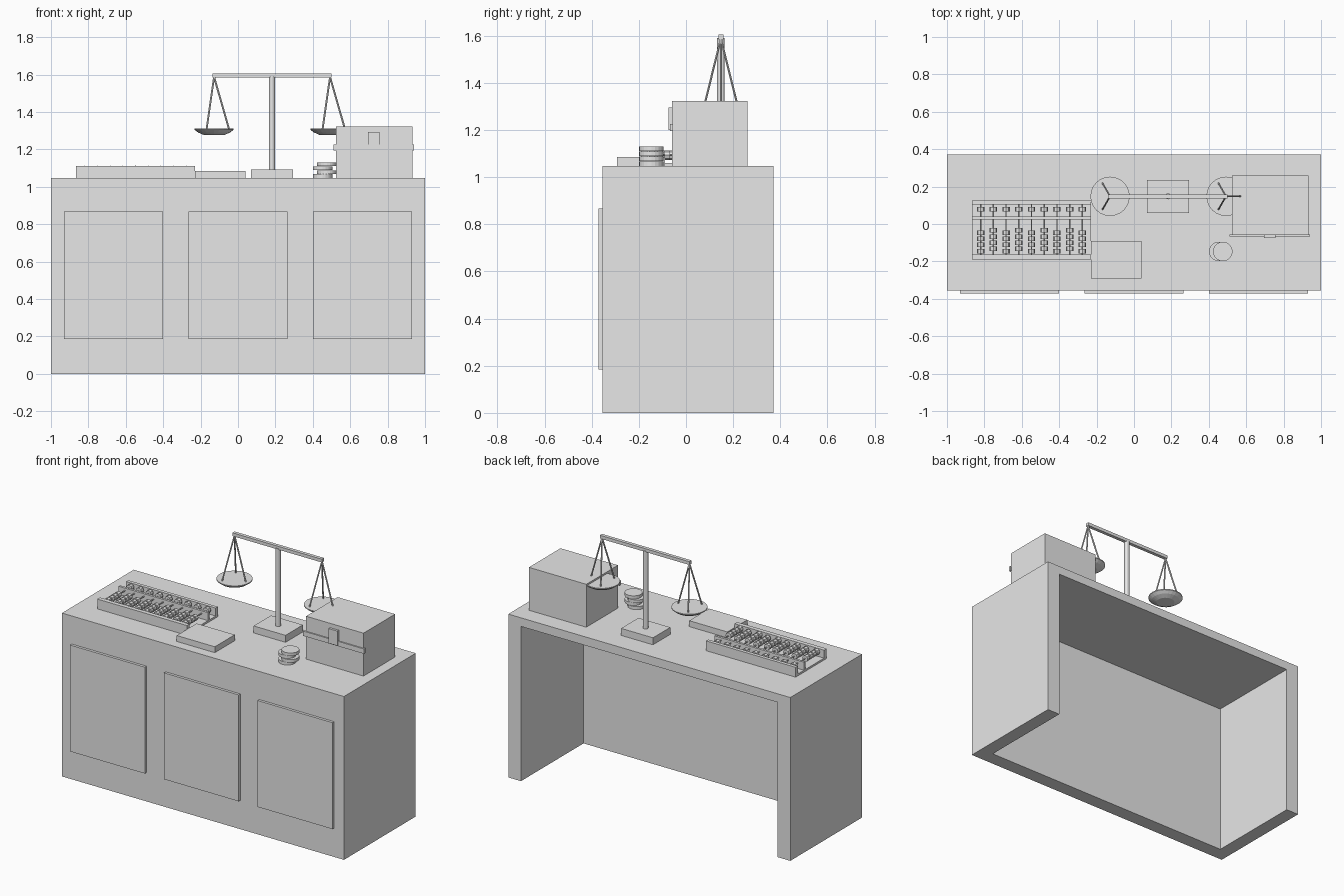
import bpy
import bmesh
from math import radians, cos, sin
from mathutils import Vector

cube = bpy.data.objects.get("Cube")
if cube:
    bpy.data.objects.remove(cube, do_unlink=True)

grey = bpy.data.materials.new("plain_grey")
grey.use_nodes = True
COLOUR = (0.8, 0.8, 0.8, 1)
grey.diffuse_color = COLOUR
grey.node_tree.nodes["Principled BSDF"].inputs["Base Color"].default_value = COLOUR

TOP = 1.047  # counter top height


def finish(name, bm):
    bmesh.ops.recalc_face_normals(bm, faces=bm.faces)
    mesh = bpy.data.meshes.new(name)
    bm.to_mesh(mesh)
    bm.free()
    mesh.materials.append(grey)
    obj = bpy.data.objects.new(name, mesh)
    bpy.context.collection.objects.link(obj)
    return obj


def box(name, x, y, z):
    """Box from (min, max) pairs."""
    bm = bmesh.new()
    bmesh.ops.create_cube(bm, size=1)
    for v in bm.verts:
        v.co = [lo + (c + 0.5) * (hi - lo) for c, (lo, hi) in zip(v.co, (x, y, z))]
    return finish(name, bm)


def rod(name, start, end, radius, sides=8):
    """Capped cylinder between two points."""
    a, b = Vector(start), Vector(end)
    bm = bmesh.new()
    bmesh.ops.create_cone(bm, cap_ends=True, segments=sides, radius1=radius,
                          radius2=radius, depth=(b - a).length)
    bm.transform((b - a).to_track_quat('Z', 'Y').to_matrix().to_4x4())
    bmesh.ops.translate(bm, verts=bm.verts, vec=(a + b) / 2)
    return finish(name, bm)


def lathe(name, profile, centre, sides):
    """Revolve (radius, z) points round a vertical axis."""
    bm = bmesh.new()
    verts = [bm.verts.new((r, 0, z)) for r, z in profile]
    edges = [bm.edges.new(pair) for pair in zip(verts, verts[1:])]
    bmesh.ops.spin(bm, geom=verts + edges, cent=(0, 0, 0), axis=(0, 0, 1),
                   angle=radians(360), steps=sides)
    bmesh.ops.remove_doubles(bm, verts=bm.verts, dist=0.0005)
    bmesh.ops.translate(bm, verts=bm.verts, vec=centre)
    return finish(name, bm)


# Counter: a plan outline open at the back, closed by a thin top
bm = bmesh.new()
plan = [(-1, 0.372), (-1, -0.355), (1, -0.355), (1, 0.372),
        (0.91, 0.372), (0.91, -0.262), (-0.91, -0.262), (-0.91, 0.372)]
face = bm.faces.new([bm.verts.new((x, y, 0)) for x, y in plan])
walls = bmesh.ops.extrude_face_region(bm, geom=[face])
bmesh.ops.translate(bm, verts=[g for g in walls["geom"] if isinstance(g, bmesh.types.BMVert)],
                    vec=(0, 0, TOP - 0.055))
finish("counter_walls", bm)
box("counter_top", (-1, 1), (-0.355, 0.372), (TOP - 0.055, TOP))
for label, cx in (("right", -0.665), ("middle", 0), ("left", 0.665)):
    box(f"front_panel_{label}", (cx - 0.265, cx + 0.265), (-0.372, -0.355), (0.185, 0.867))

# Abacus: tray, three rails, nine rods with beads
AX = (-0.865, -0.23)
box("abacus_base", AX, (-0.19, 0.125), (TOP, TOP + 0.012))
for label, y0, y1 in (("front", -0.19, -0.163), ("middle", 0.025, 0.04), ("back", 0.103, 0.125)):
    box(f"abacus_rail_{label}", AX, (y0, y1), (TOP, 1.11))
BEAD_Z = 1.093
for i in range(9):
    x = -0.82 + i * 0.068
    rod(f"abacus_rod_{i}", (x, -0.165, BEAD_Z), (x, 0.105, BEAD_Z), 0.004, 6)
    slide = 0.012 if i % 2 else 0
    for j, y in enumerate((-0.145, -0.112, -0.079, -0.046, 0.08)):
        y += slide if j < 4 else 0
        rod(f"abacus_bead_{i}_{j}", (x, y - 0.012, BEAD_Z), (x, y + 0.012, BEAD_Z), 0.02)

# Ledger
box("ledger", (-0.23, 0.04), (-0.292, -0.09), (TOP, 1.085))

# Balance scale
SX, SY = 0.182, 0.148
box("scale_base", (SX - 0.113, SX + 0.113), (SY - 0.088, SY + 0.088), (TOP, 1.092))
rod("scale_column", (SX, SY, 1.09), (SX, SY, 1.59), 0.016, 12)
box("scale_beam", (SX - 0.317, SX + 0.317), (SY - 0.011, SY + 0.011), (1.584, 1.605))
bowl = [(0, 1.276), (0.055, 1.277), (0.085, 1.29), (0.105, 1.305), (0.105, 1.311), (0, 1.311)]
for label, side in (("right", -1), ("left", 1)):
    px = SX + side * 0.31
    lathe(f"scale_pan_{label}", bowl, (px, SY, 0), 24)
    for k in range(3):
        a = radians(120 * k)
        rod(f"scale_cord_{label}_{k}", (px, SY, 1.587),
            (px + 0.08 * cos(a), SY + 0.08 * sin(a), 1.308), 0.005, 6)

# Coin stack, nudged alternately
for i in range(4):
    x = 0.475 if i % 2 else 0.453
    rod(f"coin_{i}", (x, -0.147, TOP + i * 0.021), (x, -0.147, TOP + (i + 1) * 0.021 - 0.001), 0.052, 20)

# Strongbox with band and clasp
box("strongbox", (0.525, 0.932), (-0.06, 0.26), (TOP, 1.322))
box("strongbox_band", (0.51, 0.942), (-0.068, -0.055), (1.195, 1.226))
box("strongbox_clasp", (0.695, 0.757), (-0.075, -0.055), (1.2, 1.294))
